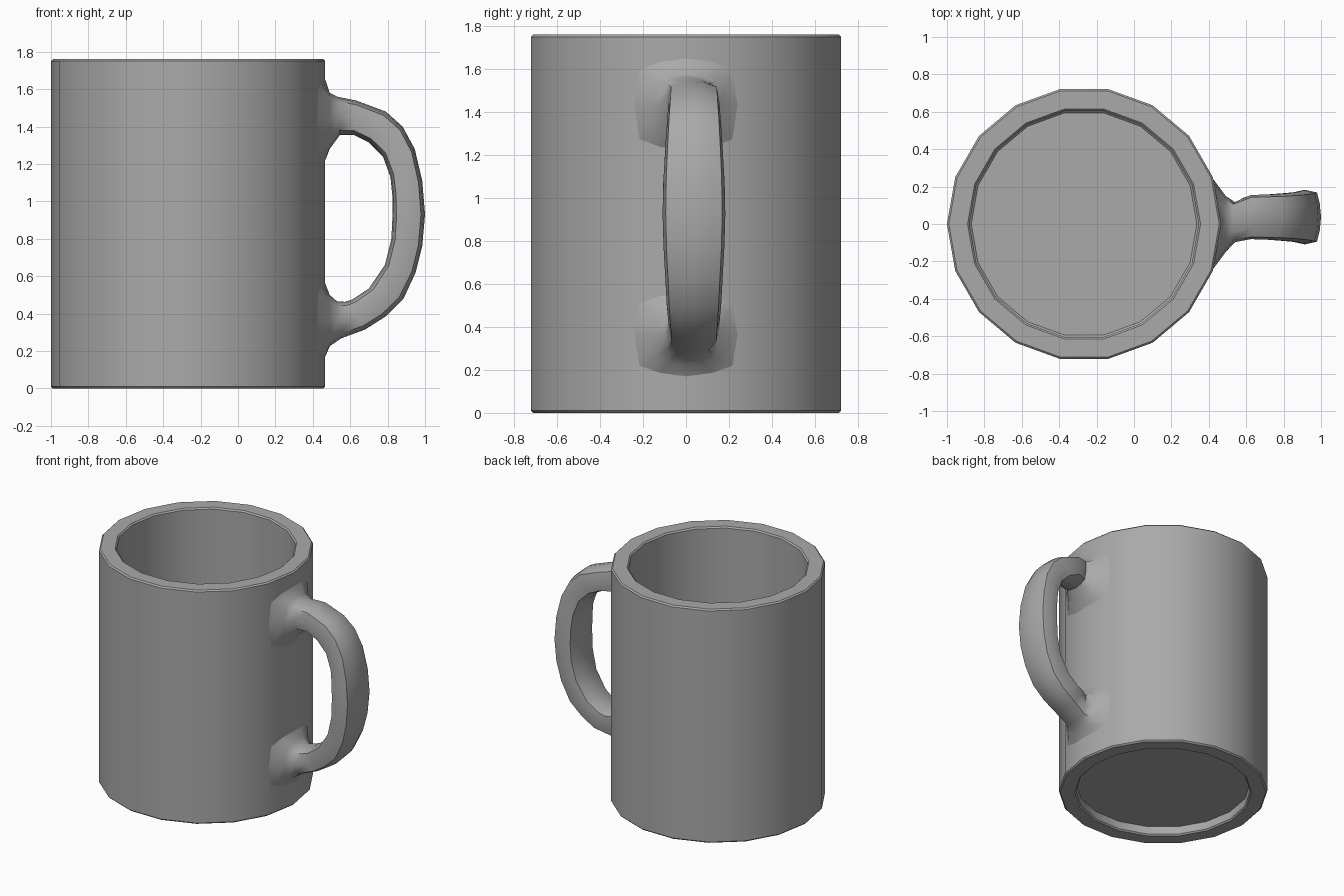
import bpy, bmesh, math

cube = bpy.data.objects.get("Cube")
if cube:
    bpy.data.objects.remove(cube, do_unlink=True)

GREY = (0.4, 0.4, 0.4, 1)
mat = bpy.data.materials.new("grey ceramic")
mat.use_nodes = True
mat.diffuse_color = GREY
mat.node_tree.nodes["Principled BSDF"].inputs["Base Color"].default_value = GREY

CX, R, RI, H = -0.267, 0.733, 0.613, 1.76
SIDES = 18


def loft(name, rings, angle):
    """Skin closed rings of points and cap both ends."""
    bm = bmesh.new()
    loops = [[bm.verts.new(p) for p in ring] for ring in rings]
    n = len(loops[0])
    for a, b in zip(loops, loops[1:]):
        for i in range(n):
            j = (i + 1) % n
            bm.faces.new((a[i], a[j], b[j], b[i]))
    bm.faces.new(loops[0])
    bm.faces.new(loops[-1])
    bmesh.ops.recalc_face_normals(bm, faces=bm.faces)
    mesh = bpy.data.meshes.new(name)
    bm.to_mesh(mesh)
    bm.free()
    mesh.materials.append(mat)
    obj = bpy.data.objects.new(name, mesh)
    bpy.context.collection.objects.link(obj)
    bpy.ops.object.select_all(action='DESELECT')
    obj.select_set(True)
    bpy.context.view_layer.objects.active = obj
    bpy.ops.object.shade_smooth_by_angle(angle=math.radians(angle))
    return obj


def circle(r, z):
    steps = [2 * math.pi * i / SIDES for i in range(SIDES)]
    return [(CX + r * math.cos(t), r * math.sin(t), z) for t in steps]


# Cup wall: recessed underside, outer wall, rim and inner floor
B = 0.01
profile = [(RI, 0.07), (RI, B), (RI + B, 0), (R - B, 0), (R, B),
           (R, H - B), (R - B, H), (RI + B, H), (RI, H - B),
           (RI, 0.16), (RI - B, 0.15)]
loft("cup_body", [circle(r, z) for r, z in profile], 30)

# Handle sections: outer x, z, inner x, z, half width, sideways centre
sections = [
    (.467, 1.65, .467, 1.22, .24, 0), (.49, 1.58, .49, 1.28, .15, 0),
    (.53, 1.56, .545, 1.355, .107, .01), (.63, 1.54, .62, 1.355, .118, .037),
    (.79, 1.48, .70, 1.315, .122, .037), (.88, 1.40, .775, 1.24, .128, .037),
    (.945, 1.28, .815, 1.13, .135, .037), (.985, 1.11, .825, 1.03, .143, .037),
    (1.0, .93, .826, .92, .146, .037), (.985, .76, .82, .80, .142, .037),
    (.95, .62, .785, .66, .134, .037), (.885, .48, .70, .535, .127, .037),
    (.79, .385, .61, .475, .120, .037), (.68, .315, .57, .463, .115, .037),
    (.55, .267, .53, .465, .107, .01), (.49, .225, .49, .50, .15, 0),
    (.467, .17, .467, .56, .24, 0)]
# Softly squared cross-section: in-plane and sideways factors
outline = [(1, 0), (.92, .5), (.75, .9), (0, 1), (-.75, .9), (-.92, .5),
           (-1, 0), (-.92, -.5), (-.75, -.9), (0, -1), (.75, -.9), (.92, -.5)]

rings = []
for k, (ox, oz, ix, iz, w, yc) in enumerate(sections):
    ends = k in (0, len(sections) - 1)
    ring = []
    for u, v in outline:
        y = yc + v * w
        x = (ox + ix) / 2 + u * (ox - ix) / 2
        if ends:  # follow the facets of the cup wall
            x -= 0.18 * abs(y)
        ring.append((x, y, (oz + iz) / 2 + u * (oz - iz) / 2))
    rings.append(ring)
loft("handle", rings, 50)
